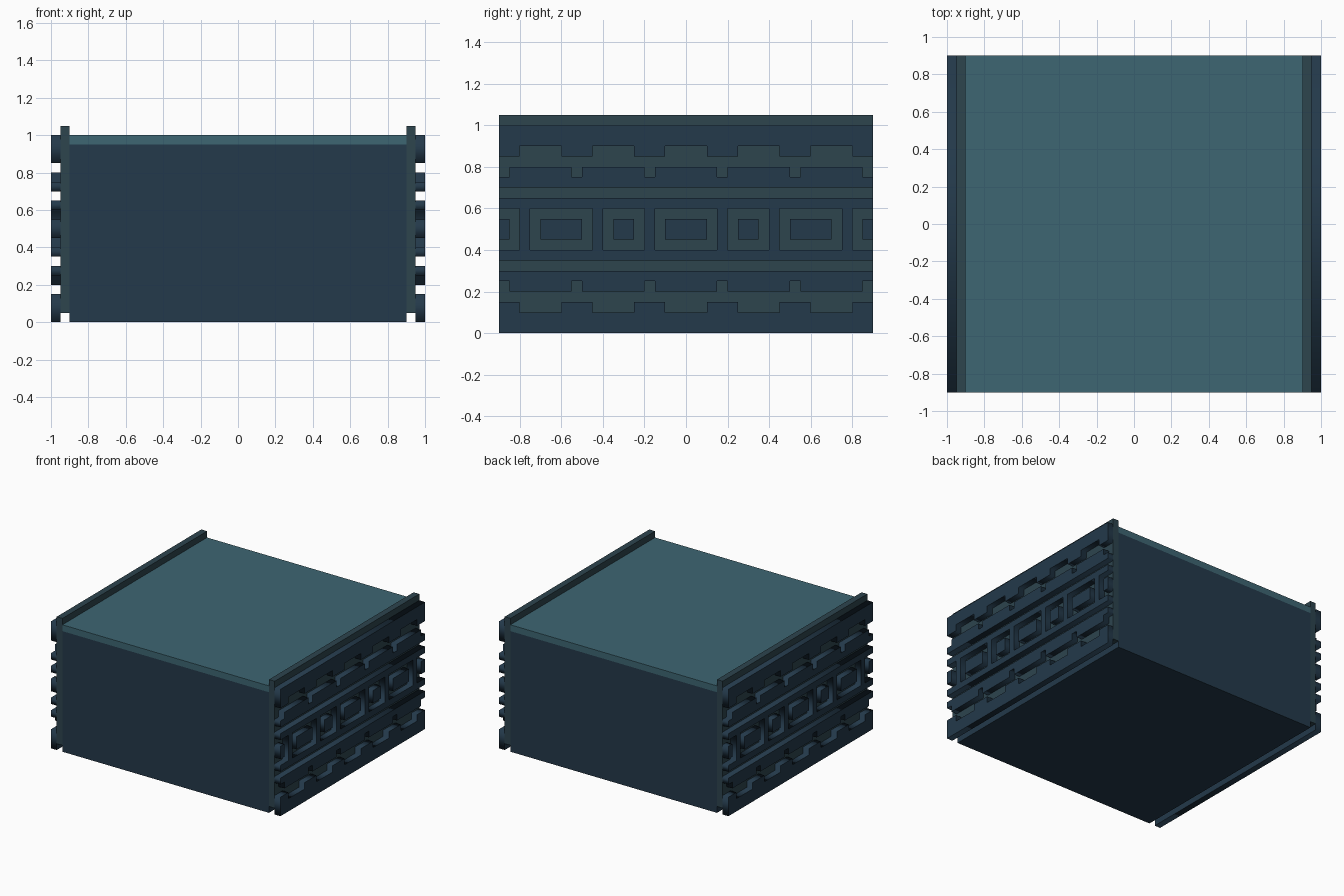
import bpy
from mathutils import Matrix

if "Cube" in bpy.data.objects:
    bpy.data.objects.remove(bpy.data.objects["Cube"])

D = 0.9  # half depth of the block


def material(name, rgb):
    m = bpy.data.materials.new(name)
    m.diffuse_color = (*rgb, 1)
    m.use_nodes = True
    m.node_tree.nodes["Principled BSDF"].inputs["Base Color"].default_value = m.diffuse_color
    return m


NAVY = material("navy", (0.017, 0.041, 0.069))
SLATE = material("slate", (0.026, 0.058, 0.076))
TEAL = material("teal", (0.047, 0.133, 0.171))


def mirror_x(ob):
    # objects keep their origin at the world centre, so this copies to the left side
    ob.modifiers.new("mirror", 'MIRROR').use_axis = (True, False, False)


def box(name, x0, x1, z0, z1, mat):
    bpy.ops.mesh.primitive_cube_add(size=1)
    ob = bpy.context.object
    ob.name = name
    ob.data.transform(Matrix.Translation(((x0 + x1) / 2, 0, (z0 + z1) / 2))
                      @ Matrix.Diagonal((x1 - x0, 2 * D, z1 - z0, 1)))
    ob.data.materials.append(mat)
    return ob


def relief(name, loops):
    """Extrude closed (y, z) outlines, inner loops being holes, onto both sides."""
    cu = bpy.data.curves.new(name + "_outline", 'CURVE')
    cu.dimensions, cu.fill_mode, cu.extrude = '2D', 'BOTH', 0.025
    for pts in loops:
        sp = cu.splines.new('POLY')
        sp.points.add(len(pts) - 1)
        for p, (y, z) in zip(sp.points, pts):
            p.co = (y, z, 0, 1)
        sp.use_cyclic_u = True
    tmp = bpy.data.objects.new(name + "_tmp", cu)
    bpy.context.collection.objects.link(tmp)
    dg = bpy.context.evaluated_depsgraph_get()
    me = bpy.data.meshes.new_from_object(tmp.evaluated_get(dg))
    bpy.data.objects.remove(tmp)
    # local x -> world y, local y -> world z, local z -> world x
    me.transform(Matrix(((0, 0, 1, 0.975), (1, 0, 0, 0), (0, 1, 0, 0), (0, 0, 0, 1))))
    me.materials.clear()
    me.materials.append(NAVY)
    ob = bpy.data.objects.new(name, me)
    bpy.context.collection.objects.link(ob)
    mirror_x(ob)


def rect(y0, y1, z0, z1):
    return [(y0, z0), (y1, z0), (y1, z1), (y0, z1)]


def comb(flat, edge, notch, cuts):
    """Strip with a straight side at z=flat and notches cut into z=edge."""
    pts = [(D, flat), (-D, flat)]
    for a, b in cuts:
        pts += [(a, edge), (a, notch), (b, notch), (b, edge)]
    if cuts[0][0] > -D:
        pts.insert(2, (-D, edge))
        pts.append((D, edge))
    else:  # end cuts run out of the strip
        pts = [p for p in pts if p not in ((-D, edge), (D, edge))]
    return pts


# main block, lid and side plates
box("body", -0.9, 0.9, 0, 0.95, NAVY)
box("lid", -0.9, 0.9, 0.95, 1.0, TEAL)
mirror_x(box("side_plate", 0.9, 0.95, 0.05, 1.05, SLATE))

# notched strips, the lower pair being the upper pair upside down
wide = [(c - 0.1, c + 0.1) for c in (-0.7, -0.35, 0, 0.35, 0.7)]
narrow = [(-0.9, -0.85), (-0.55, -0.5), (-0.2, -0.15),
          (0.15, 0.2), (0.5, 0.55), (0.85, 0.9)]
for label, f in (("upper", lambda z: z), ("lower", lambda z: round(1 - z, 2))):
    relief(label + "_outer_strip", [comb(f(1.0), f(0.85), f(0.9), wide)])
    relief(label + "_inner_strip", [comb(f(0.7), f(0.8), f(0.75), narrow)])

# central band with windows, half windows open at both ends
outline = [(-D, 0.35), (D, 0.35), (D, 0.4), (0.8, 0.4), (0.8, 0.6), (D, 0.6),
           (D, 0.65), (-D, 0.65), (-D, 0.6), (-0.8, 0.6), (-0.8, 0.4), (-D, 0.4)]
windows = [(-0.75, -0.45), (-0.4, -0.2), (-0.15, 0.15), (0.2, 0.4), (0.45, 0.75)]
relief("window_band", [outline] + [rect(a, b, 0.4, 0.6) for a, b in windows])

# raised blocks inside the windows
blocks = [(a + 0.05, b - 0.05) for a, b in windows] + [(-D, -0.85), (0.85, D)]
relief("window_blocks", [rect(a, b, 0.45, 0.55) for a, b in blocks])
